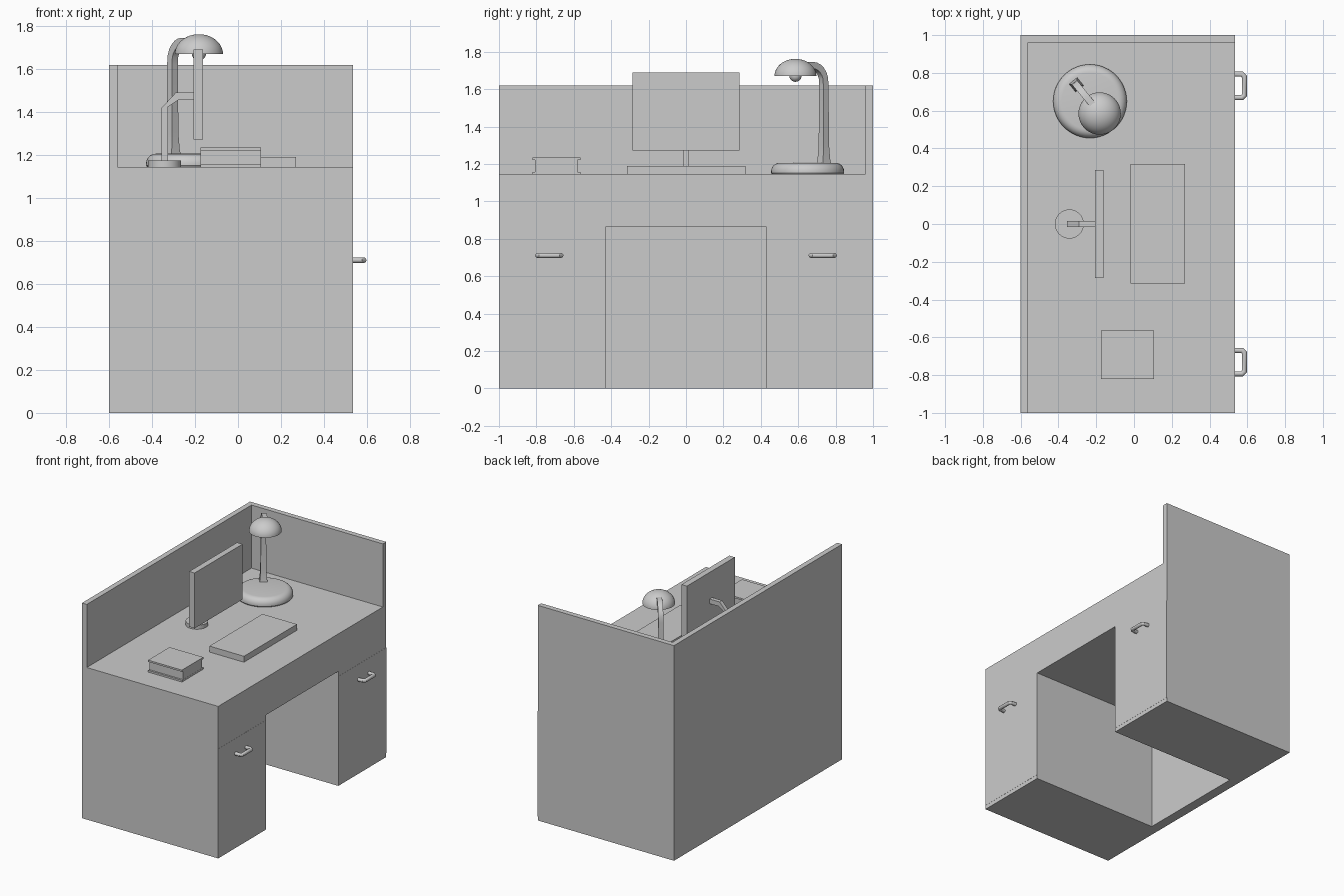
import bpy, bmesh, math
from mathutils import Vector

if "Cube" in bpy.data.objects:
    bpy.data.objects.remove(bpy.data.objects["Cube"])


def finish(name, bm, smooth=None):
    bmesh.ops.recalc_face_normals(bm, faces=bm.faces)
    me = bpy.data.meshes.new(name)
    bm.to_mesh(me)
    bm.free()
    ob = bpy.data.objects.new(name, me)
    bpy.context.scene.collection.objects.link(ob)
    if smooth:
        bpy.ops.object.select_all(action='DESELECT')
        ob.select_set(True)
        bpy.context.view_layer.objects.active = ob
        bpy.ops.object.shade_smooth_by_angle(angle=math.radians(smooth))
    return ob


def box(name, x, y, z):
    bm = bmesh.new()
    bmesh.ops.create_cube(bm, size=1)
    for v in bm.verts:
        v.co = [a[0] + (c + .5) * (a[1] - a[0]) for a, c in zip((x, y, z), v.co)]
    return finish(name, bm)


def extrude(name, pts, vec):
    bm = bmesh.new()
    f = bm.faces.new([bm.verts.new(p) for p in pts])
    r = bmesh.ops.extrude_face_region(bm, geom=[f], use_keep_orig=True)
    bmesh.ops.translate(bm, vec=vec,
                        verts=[g for g in r['geom'] if isinstance(g, bmesh.types.BMVert)])
    return finish(name, bm)


def lathe(name, profile, centre, steps=48, smooth=35):
    bm = bmesh.new()
    vs = [bm.verts.new((centre[0] + r, centre[1], z)) for r, z in profile]
    es = [bm.edges.new(p) for p in zip(vs, vs[1:])]
    bmesh.ops.spin(bm, geom=vs + es, cent=(*centre, 0), axis=(0, 0, 1),
                   angle=math.tau, steps=steps, use_duplicate=False)
    bmesh.ops.remove_doubles(bm, verts=bm.verts, dist=1e-5)
    return finish(name, bm, smooth)


def sweep(name, path, side, sizes, sides=4, smooth=30):
    # path stays in a plane whose normal is `side`; sizes = section radius per point
    bm = bmesh.new()
    path = [Vector(p) for p in path]
    side = Vector(side).normalized()
    rings = []
    for i, p in enumerate(path):
        a = (p - path[i - 1]).normalized() if i else None
        b = (path[i + 1] - p).normalized() if i < len(path) - 1 else None
        t = ((a or b) + (b or a)).normalized()
        n = side.cross(t)
        k = 1 / max(.5, t.dot(b or a))
        ring = []
        for j in range(sides):
            w = math.tau * (j + .5) / sides
            ring.append(bm.verts.new(p + sizes[i] * (math.cos(w) * side + math.sin(w) * k * n)))
        rings.append(ring)
    for r, q in zip(rings, rings[1:]):
        for j in range(sides):
            bm.faces.new((r[j], r[(j + 1) % sides], q[(j + 1) % sides], q[j]))
    bm.faces.new(rings[0])
    bm.faces.new(rings[-1])
    return finish(name, bm, smooth)


TOP = 1.145

# Desk body with knee hole, back board and raised screens
arch = [(-1, 0), (-.43, 0), (-.43, .863), (.43, .863), (.43, 0), (1, 0), (1, TOP), (-1, TOP)]
extrude("desk_body", [(-.525, y, z) for y, z in arch], (1.06, 0, 0))
box("desk_back", (-.6, -.525), (-1, 1), (0, TOP))
wall = [(-.6, -1), (-.56, -1), (-.56, .96), (.535, .96), (.535, 1), (-.6, 1)]
extrude("privacy_screen", [(x, y, TOP) for x, y in wall], (0, 0, .475))

# Door fronts and pull handles
for s, label in ((-1, "left"), (1, "right")):
    box("door_front_" + label, (.53, .536), sorted((s * .432, s * .999)), (.03, .825))
    c = s * .731
    pts = [(.53, c - .062), (.572, c - .062), (.584, c - .05),
           (.584, c + .05), (.572, c + .062), (.53, c + .062)]
    sweep("handle_" + label, [(x, y, .711) for x, y in pts], (0, 0, 1), [.0135] * 6, 12, 35)

# Monitor
box("monitor_screen", (-.207, -.162), (-.285, .285), (1.273, 1.69))
neck = [(-.355, 1.17), (-.325, 1.17), (-.325, 1.425), (-.28, 1.455),
        (-.2, 1.455), (-.2, 1.49), (-.29, 1.49), (-.355, 1.42)]
extrude("monitor_neck", [(x, -.015, z) for x, z in neck], (0, .03, 0))
lathe("monitor_foot", [(0, TOP), (.077, TOP), (.077, 1.175), (0, 1.175)], (-.342, 0), 32)

# Keyboard
box("keyboard", (-.018, .27), (-.315, .317), (TOP, 1.19))

# Book
for z, label in ((TOP, "lower"), (1.222, "upper")):
    box("book_cover_" + label, (-.175, .107), (-.82, -.565), (z, z + .013))
box("book_pages", (-.174, .106), (-.806, -.579), (1.158, 1.222))

# Desk lamp: rounded foot
foot = [(0, TOP), (.19, TOP), (.195, 1.152)]
foot += [(.15 + .045 * math.cos(a), 1.16 + .046 * math.sin(a))
         for a in [math.pi / 2 * i / 6 for i in range(7)]]
lathe("lamp_foot", foot + [(0, 1.207)], (-.233, .65))

# Lamp arm: square section, flared at the bottom, bent over at the top
d = Vector((.634, -.773, 0))
start = Vector((-.305, .737, 0))
steps = [(0, 1.195), (0, 1.225), (0, 1.3), (0, 1.62)]
steps += [(.09 - .09 * math.cos(a), 1.635 + .093 * math.sin(a))
          for a in [math.pi / 2 * i / 6 for i in range(1, 7)]]
steps.append((.17, 1.728))
sweep("lamp_arm", [start + d * s + Vector((0, 0, z)) for s, z in steps],
      (d.y, -d.x, 0), [.041, .034, .028] + [.025] * (len(steps) - 3))

# Lamp shade (hollow dome) and bulb
arc = [math.pi / 2 * i / 12 for i in range(13)]
shade = [(.112 * math.cos(a), 1.67 + .092 * math.sin(a)) for a in arc]
inner = [(.105 * math.cos(a), 1.67 + .085 * math.sin(a)) for a in arc]
lathe("lamp_shade", shade[::-1] + inner, (-.182, .585))
bulb = [(.033 * math.cos(a), 1.672 + .033 * math.sin(a))
        for a in [-math.pi / 2 + math.pi * i / 12 for i in range(13)]]
lathe("lamp_bulb", bulb, (-.182, .585), 24)
